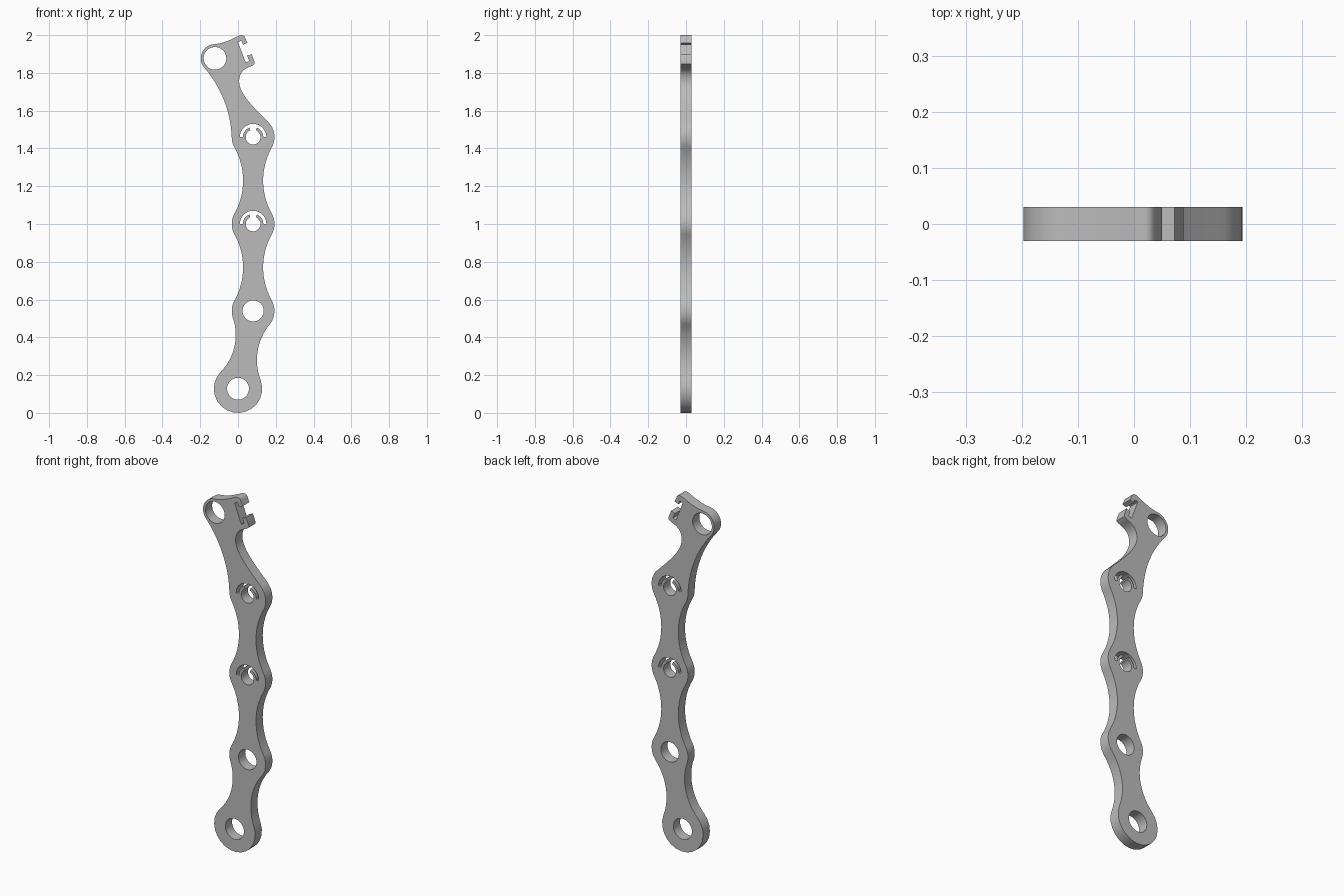
import bpy, bmesh, math
from math import radians, cos, sin, pi
from mathutils import Vector as V
from mathutils.geometry import interpolate_bezier

cube = bpy.data.objects.get("Cube")
if cube:
    bpy.data.objects.remove(cube)

HALF_THICK = 0.03


def arc(c, r, a0, a1, n=16):
    return [V((c[0] + r * cos(a0 + (a1 - a0) * i / n),
               c[1] + r * sin(a0 + (a1 - a0) * i / n))) for i in range(n + 1)]


def fillet_centre(c0, r0, c1, r1, R):
    """Centre of a circle touching both circles, right of the path c0 -> c1."""
    step = c1 - c0
    d = step.length
    a, b = r0 + R, r1 + R
    t = (d * d + a * a - b * b) / (2 * d)
    u = step / d
    return c0 + u * t + V((u.y, -u.x)) * math.sqrt(a * a - t * t)


def angle(v):
    return math.atan2(v.y, v.x)


# Bosses of the link: centre and outer radius
lug = (V((-0.122, 1.877)), 0.075)
top = (V((0.08, 1.46)), 0.113)
mid = (V((0.08, 1.0)), 0.113)
low = (V((0.08, 0.54)), 0.113)
base = (V((0, 0.128)), 0.128)

# Outline: bosses joined by hollow waists, down the right and up the left
chain = [lug, top, mid, low, base, low, mid, top]
waists = [0.6, 0.358, 0.358, 0.28, 0.3, 0.358, 0.358]
outline = []
start = radians(100)
for i, (c, r) in enumerate(chain):
    if i < len(waists):
        c1, r1 = chain[i + 1]
        R = waists[i]
        f = fillet_centre(c, r, c1, r1, R)
        end = angle(f - c)
    else:
        end = radians(45)
    while end < start:
        end += 2 * pi
    outline += arc(c, r, start, end)
    if i < len(waists):
        a0, a1 = angle(c - f), angle(c1 - f)
        while a1 > a0:
            a1 -= 2 * pi
        outline += arc(f, R, a0, a1)[1:-1]
        start = angle(f - c1)

# Neck under the jaw
neck = V((0.006, 1.755))
outline += interpolate_bezier(outline[-1], V((0.08, 1.62)), V((0.006, 1.69)), neck, 16)[1:]
outline += interpolate_bezier(neck, V((0.006, 1.81)), V((0.04, 1.825)), V((0.075, 1.838)), 12)[1:]


# Hooked jaw, in the tilted frame of its slot (u outward, v downward)
def jaw(u, v):
    return V((0, 1.963)) + V((0.934, 0.356)) * u + V((0.356, -0.934)) * v


outline += [V((0.088, 1.848)), jaw(0.045, 0.13), jaw(0.045, 0.085), jaw(0.02, 0.085),
            jaw(0.02, 0.115), jaw(0, 0.115), jaw(0, 0), jaw(0.02, 0),
            jaw(0.02, 0.022), jaw(0.045, 0.022)]
outline += interpolate_bezier(V((0.037, 1.988)), V((0.03, 2.003)), V((0.02, 2.001)),
                              V((0.005, 1.997)), 6)
outline += interpolate_bezier(V((0.005, 1.997)), V((-0.05, 1.97)), V((-0.08, 1.957)),
                              V((-0.125, 1.952)), 8)[1:-1]


# Split ring clip: round hole, curved slot above it and a gap joining them
def clip_hole(c, hole=0.039, inner=0.054, outer=0.07, gap=radians(22)):
    return (arc(c, outer, 0, pi, 32) + arc(c, inner, pi, pi / 2 + gap)
            + arc(c, hole, pi / 2 + gap, 2.5 * pi - gap, 40)
            + arc(c, inner, pi / 2 - gap, 0))


def round_hole(c, r):
    return arc(c, r, 0, 2 * pi, 48)[:-1]


loops = [outline, clip_hole(top[0]), clip_hole(mid[0]), round_hole(low[0], 0.056),
         round_hole(base[0], 0.058), round_hole(lug[0], 0.06)]

# Filled, extruded plate
curve = bpy.data.curves.new("link_profile", "CURVE")
curve.dimensions = "2D"
curve.fill_mode = "BOTH"
curve.extrude = HALF_THICK
for loop in loops:
    s = curve.splines.new("POLY")
    s.points.add(len(loop) - 1)
    for p, q in zip(s.points, loop):
        p.co = (q.x, q.y, 0, 1)
    s.use_cyclic_u = True
plate = bpy.data.objects.new("link_plate", curve)
bpy.context.collection.objects.link(plate)
plate.rotation_euler.x = pi / 2
bpy.ops.object.select_all(action="DESELECT")
plate.select_set(True)
bpy.context.view_layer.objects.active = plate
bpy.ops.object.convert(target="MESH")
plate = bpy.context.object
bpy.ops.object.transform_apply(location=False, rotation=True, scale=False)

# Weld the rims and clean up normals
bm = bmesh.new()
bm.from_mesh(plate.data)
bmesh.ops.remove_doubles(bm, verts=bm.verts, dist=0.0003)
bmesh.ops.recalc_face_normals(bm, faces=bm.faces)
bm.to_mesh(plate.data)
bm.free()
bpy.ops.object.shade_smooth_by_angle(angle=radians(30))

# Single grey finish
grey = bpy.data.materials.new("plain_grey")
grey.use_nodes = True
colour = (0.5, 0.5, 0.5, 1)
grey.diffuse_color = colour
grey.node_tree.nodes["Principled BSDF"].inputs["Base Color"].default_value = colour
plate.data.materials.clear()
plate.data.materials.append(grey)
